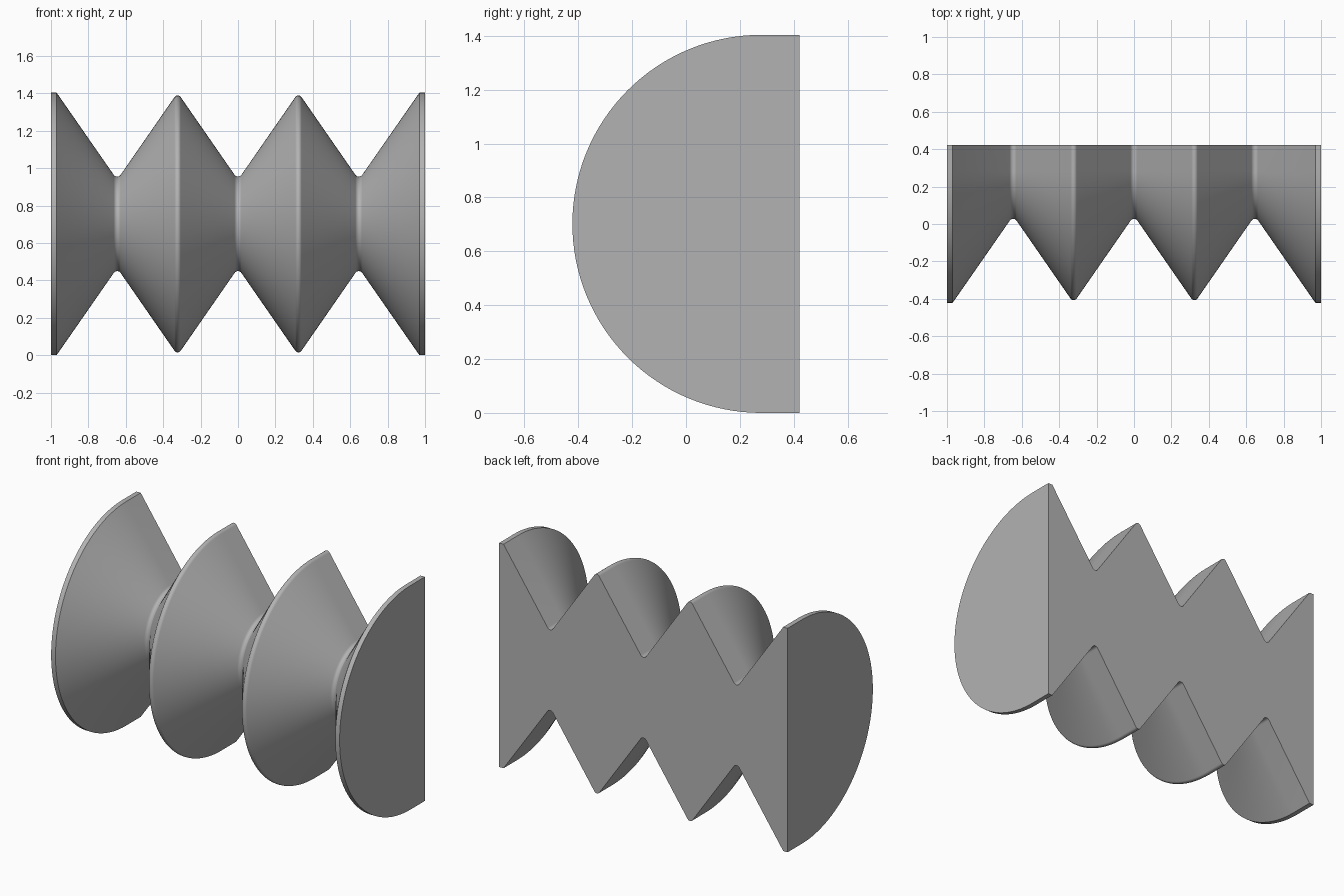
import bpy, bmesh, math

if "Cube" in bpy.data.objects:
    bpy.data.objects.remove(bpy.data.objects["Cube"], do_unlink=True)

AXIS_Y, AXIS_Z = 0.28, 0.702     # axis of the turned front
BACK_Y = 0.422                   # flat back plane
R_OUT, R_IN = 0.702, 0.236       # sharp crest and valley radii
PITCH = 0.323                    # crest to valley distance
LIP = 0.97                       # start of the end rims
ARC_STEPS, FILLET_STEPS = 64, 8

grey = bpy.data.materials.new("grey")
grey.use_nodes = True
colour = (0.45, 0.45, 0.45, 1)
grey.diffuse_color = colour
grey.node_tree.nodes["Principled BSDF"].inputs["Base Color"].default_value = colour


def fillet(x, r, radius, side):
    """Rounded corner of the zigzag; side is 1 for a crest, -1 for a valley."""
    slope = math.atan((R_OUT - R_IN) / PITCH)
    centre = r - side * radius / math.cos(slope)
    angles = [slope * (2 * i / FILLET_STEPS - 1) for i in range(FILLET_STEPS + 1)]
    return [(x + radius * math.sin(a), centre + side * radius * math.cos(a)) for a in angles]


# Zigzag profile from end to end: valleys at even places, crests at odd ones
profile = [(-1, R_OUT), (-LIP, R_OUT)]
for k in range(-2, 3):
    if k % 2:
        profile += fillet(k * PITCH, R_OUT, 0.02, 1)
    else:
        profile += fillet(k * PITCH, R_IN, 0.022, -1)
profile += [(LIP, R_OUT), (1, R_OUT)]


def section(bm, x, r):
    """D-shaped section: half circle in front, straight run to the back."""
    pts = [(BACK_Y, r)]
    for i in range(ARC_STEPS + 1):
        a = math.pi * i / ARC_STEPS
        pts.append((AXIS_Y - r * math.sin(a), r * math.cos(a)))
    pts.append((BACK_Y, -r))
    return [bm.verts.new((x, y, AXIS_Z + z)) for y, z in pts]


# Skin the sections, then cap the ends and the back
bm = bmesh.new()
rings = [section(bm, x, r) for x, r in profile]
for a, b in zip(rings, rings[1:]):
    for i in range(len(a) - 1):
        bm.faces.new((a[i], a[i + 1], b[i + 1], b[i]))
    bm.faces.new((a[-1], a[0], b[0], b[-1]))
bm.faces.new(rings[0])
bm.faces.new(rings[-1])
bmesh.ops.recalc_face_normals(bm, faces=bm.faces[:])

mesh = bpy.data.meshes.new("ribbed_half_bellows")
bm.to_mesh(mesh)
bm.free()
mesh.materials.append(grey)
body = bpy.data.objects.new("ribbed_half_bellows", mesh)
bpy.context.collection.objects.link(body)

bpy.ops.object.select_all(action='DESELECT')
body.select_set(True)
bpy.context.view_layer.objects.active = body
bpy.ops.object.shade_smooth_by_angle(angle=math.radians(30))
